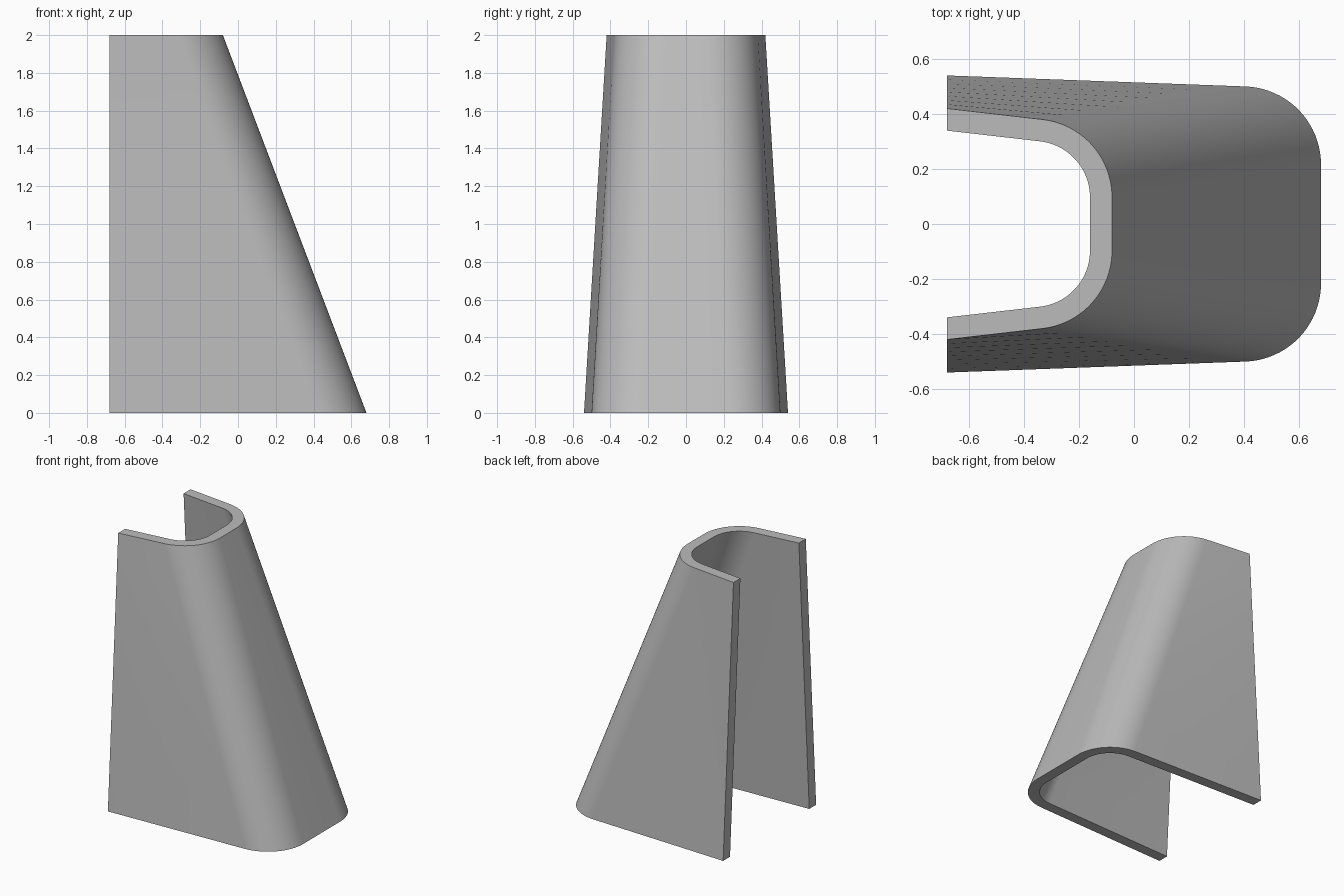
import bpy, bmesh, math

if "Cube" in bpy.data.objects:
    bpy.data.objects.remove(bpy.data.objects["Cube"], do_unlink=True)

BACK_X, WALL, RADIUS, HEIGHT = -0.68, 0.08, 0.285, 2.0
ARC_STEPS, RINGS = 20, 8

mat = bpy.data.materials.new("light grey")
mat.use_nodes = True
grey = (0.5, 0.5, 0.5, 1)
mat.diffuse_color = grey
mat.node_tree.nodes["Principled BSDF"].inputs["Base Color"].default_value = grey


def u_profile(nose_x, end_y, corner_y, inset):
    """Open U outline: tapered side, rounded corner, flat nose, mirrored."""
    slope = math.atan2(end_y - corner_y, nose_x - BACK_X)
    cx = nose_x - RADIUS
    cy = corner_y - RADIUS * math.tan((math.pi / 2 - slope) / 2)
    r = RADIUS - inset
    half = [(BACK_X, end_y - inset / math.cos(slope))]
    for i in range(ARC_STEPS + 1):
        a = (math.pi / 2 - slope) * (1 - i / ARC_STEPS)
        half.append((cx + r * math.cos(a), cy + r * math.sin(a)))
    return half + [(x, -y) for x, y in reversed(half)]


# Closed wall section at each level: outer outline, then inner one reversed
def section(nose_x, end_y, corner_y):
    return (u_profile(nose_x, end_y, corner_y, 0)
            + u_profile(nose_x, end_y, corner_y, WALL)[::-1])


bottom = section(0.68, 0.54, 0.49)
top = section(-0.08, 0.42, 0.351)

# Loft the wall from the wide foot to the narrow top
bm = bmesh.new()
rings = []
for k in range(RINGS + 1):
    t = k / RINGS
    rings.append([bm.verts.new((a[0] + (b[0] - a[0]) * t,
                                a[1] + (b[1] - a[1]) * t, HEIGHT * t))
                  for a, b in zip(bottom, top)])
n = len(bottom)
for lo, hi in zip(rings, rings[1:]):
    for i in range(n):
        j = (i + 1) % n
        bm.faces.new((lo[i], lo[j], hi[j], hi[i]))

# Rim strips close the wall thickness at foot and top
for ring in (rings[0], rings[-1]):
    for i in range(n // 2 - 1):
        bm.faces.new((ring[i], ring[i + 1], ring[n - 2 - i], ring[n - 1 - i]))
bmesh.ops.recalc_face_normals(bm, faces=bm.faces)

mesh = bpy.data.meshes.new("tapered_shell")
bm.to_mesh(mesh)
bm.free()
mesh.materials.append(mat)
shell = bpy.data.objects.new("tapered_shell", mesh)
bpy.context.collection.objects.link(shell)
bpy.context.view_layer.objects.active = shell
shell.select_set(True)
bpy.ops.object.shade_smooth_by_angle(angle=math.radians(30))
